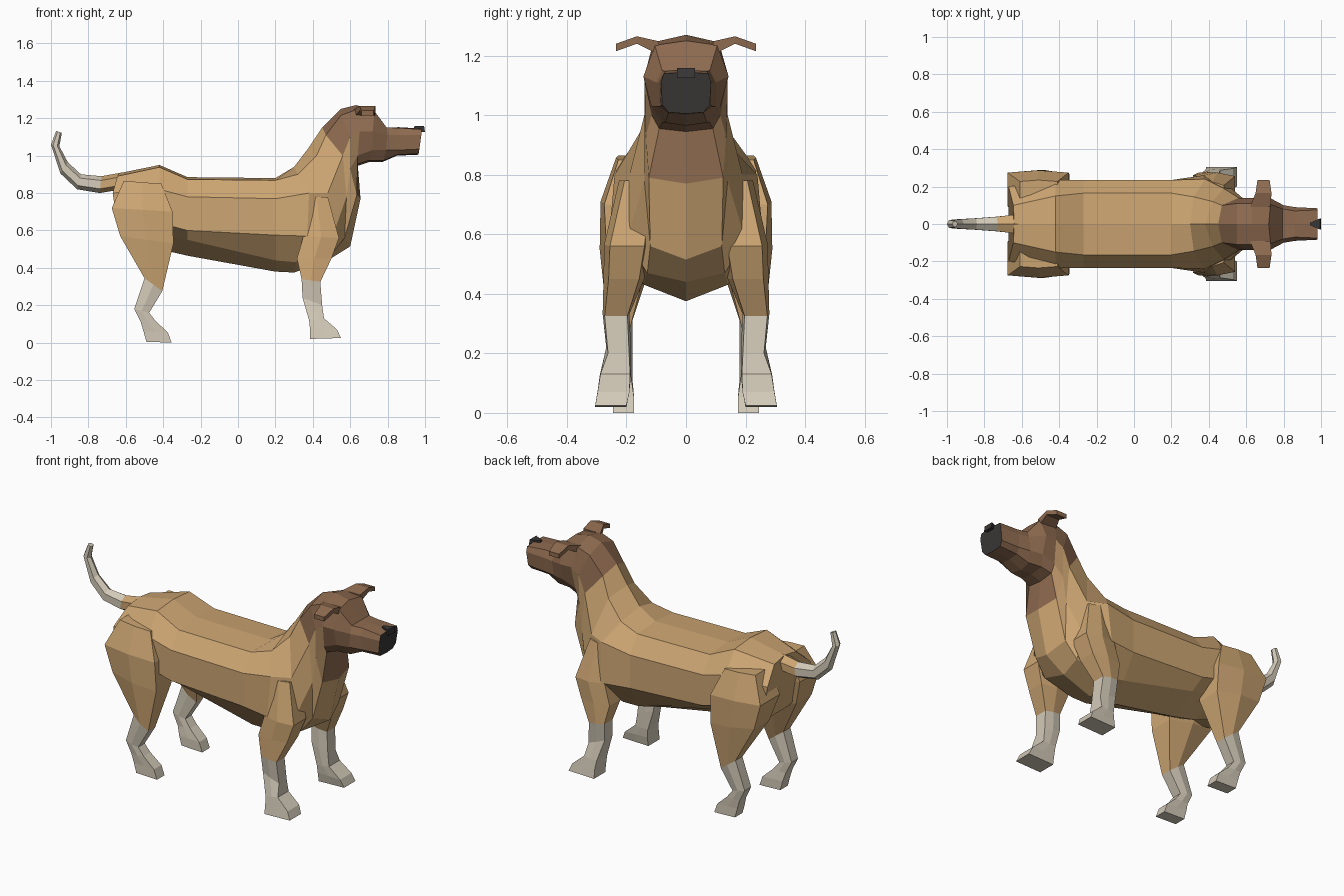
import bpy, bmesh, math
from mathutils import Vector


def material(name, rgb):
    m = bpy.data.materials.new(name)
    m.diffuse_color = (*rgb, 1)
    return m


TAN, CREAM, BROWN, CHEEK, DARK = range(5)
MATS = [material("tan coat", (0.61, 0.38, 0.17)),
        material("cream fur", (0.65, 0.59, 0.48)),
        material("brown mask", (0.27, 0.145, 0.078)),
        material("cheek tan", (0.43, 0.255, 0.12)),
        material("dark muzzle", (0.042, 0.037, 0.037))]


def loft(name, rings, rule, caps=(0, 0), mirror=False):
    """Skin a list of rings; rule(band, side) gives the material index."""
    bm = bmesh.new()
    vs = [[bm.verts.new(p) for p in r] for r in rings]
    n = len(rings[0])
    for i in range(len(vs) - 1):
        for j in range(n):
            k = (j + 1) % n
            f = bm.faces.new((vs[i][j], vs[i][k], vs[i + 1][k], vs[i + 1][j]))
            f.material_index = rule(i, j)
    for ring, mat in ((vs[0][::-1], caps[0]), (vs[-1], caps[1])):
        bm.faces.new(ring).material_index = mat
    bmesh.ops.recalc_face_normals(bm, faces=bm.faces[:])
    me = bpy.data.meshes.new(name)
    bm.to_mesh(me)
    bm.free()
    for m in MATS:
        me.materials.append(m)
    ob = bpy.data.objects.new(name, me)
    bpy.context.collection.objects.link(ob)
    if mirror:
        mod = ob.modifiers.new("Mirror", 'MIRROR')
        mod.use_axis = (False, True, False)
    return ob


def section(top, sides, bottom):
    """Symmetric ten-sided ring: top centre, four side points, bottom centre."""
    return ([(top[0], 0, top[1])] + sides + [(bottom[0], 0, bottom[1])]
            + [(x, -y, z) for x, y, z in reversed(sides)])


def trunk(x, top, edge, high, low, keel, belly):
    return section((x, top), [(x, edge, top - 0.012), (x, 0.235, high),
                              (x, 0.235, low), (x, 0.155, keel)], (x, belly))


# Neck ring shared by body and head
neck = section((0.45, 1.15), [(0.47, 0.10, 1.11), (0.56, 0.14, 1.00),
                              (0.58, 0.14, 0.78), (0.57, 0.12, 0.56)], (0.60, 0.515))

# Torso from rump to chest
body = [
    section((-0.64, 0.905), [(-0.645, 0.10, 0.89), (-0.67, 0.20, 0.80),
                             (-0.65, 0.20, 0.66), (-0.60, 0.10, 0.56)], (-0.58, 0.56)),
    trunk(-0.42, 0.95, 0.15, 0.82, 0.64, 0.58, 0.50),
    trunk(-0.27, 0.885, 0.165, 0.78, 0.60, 0.55, 0.465),
    trunk(0.20, 0.88, 0.165, 0.77, 0.575, 0.44, 0.38),
    section((0.30, 0.94), [(0.32, 0.145, 0.90), (0.38, 0.24, 0.80),
                           (0.37, 0.26, 0.57), (0.31, 0.14, 0.43)], (0.30, 0.375)),
    section((0.38, 1.045), [(0.42, 0.12, 1.00), (0.48, 0.19, 0.80),
                            (0.51, 0.20, 0.58), (0.50, 0.13, 0.47)], (0.48, 0.44)),
    neck]
loft("body", body, lambda i, j: TAN)

# Upper neck, skull and muzzle
head = [
    neck,
    section((0.55, 1.25), [(0.55, 0.11, 1.215), (0.60, 0.14, 1.10),
                           (0.60, 0.135, 0.93), (0.635, 0.125, 0.79)], (0.655, 0.77)),
    section((0.63, 1.27), [(0.63, 0.11, 1.245), (0.65, 0.14, 1.13),
                           (0.64, 0.115, 1.00), (0.64, 0.09, 0.955)], (0.64, 0.945)),
    section((0.72, 1.25), [(0.73, 0.105, 1.235), (0.72, 0.143, 1.13),
                           (0.72, 0.115, 1.03), (0.70, 0.08, 0.975)], (0.70, 0.965)),
    section((0.795, 1.15), [(0.795, 0.08, 1.15), (0.80, 0.10, 1.11),
                            (0.79, 0.10, 1.03), (0.78, 0.07, 0.975)], (0.77, 0.965)),
    section((0.86, 1.152), [(0.86, 0.07, 1.148), (0.86, 0.09, 1.11),
                            (0.86, 0.088, 1.03), (0.85, 0.06, 1.005)], (0.85, 1.00)),
    section((0.98, 1.145), [(0.98, 0.075, 1.14), (0.98, 0.084, 1.11),
                            (0.97, 0.08, 1.035), (0.965, 0.06, 1.01)], (0.965, 1.005))]


def head_rule(band, side):
    k = min(side, 9 - side)
    if band == 0:
        return BROWN if k < 2 else TAN
    if band == 1 and k in (2, 3):
        return CHEEK
    return BROWN


loft("head", head, head_rule, (TAN, DARK))

# Wedge-shaped nose pad
nose = [[(0.94, -0.006, 1.157), (0.94, 0.006, 1.157), (0.94, 0.006, 1.13), (0.94, -0.006, 1.13)],
        [(0.995, -0.03, 1.158), (0.995, 0.03, 1.158), (1.0, 0.03, 1.125), (1.0, -0.03, 1.125)]]
loft("nose", nose, lambda i, j: DARK, (DARK, DARK))

# Folded ears: y, back x, front x, top z, thickness
ear = [[(xb, y, z), (xf, y, z), (xf, y, z - t), (xb, y, z - t)] for y, xb, xf, z, t in (
    (0.09, 0.62, 0.73, 1.248, 0.045),
    (0.165, 0.65, 0.735, 1.265, 0.025),
    (0.235, 0.66, 0.725, 1.24, 0.025))]
loft("ear", ear, lambda i, j: BROWN, (BROWN, BROWN), mirror=True)


def leg(name, rows, cream_from):
    """Rows: back x, back z, front x, front z, inner y, outer y, corner fullness."""
    rings = []
    for xb, zb, xf, zf, yi, yo, t in rows:
        c, h = (yi + yo) / 2, (yo - yi) / 2
        xm, zm = (xb + xf) / 2, (zb + zf) / 2
        rings.append([(xb, c - h * t, zb), (xb, c + h * t, zb), (xm, c + h, zm),
                      (xf, c + h * t, zf), (xf, c - h * t, zf), (xm, c - h, zm)])
    loft(name, rings, lambda i, j: CREAM if i >= cream_from else TAN,
         (TAN, CREAM), mirror=True)


leg("hind_leg", [
    (-0.61, 0.865, -0.41, 0.85, 0.08, 0.235, 0.9),
    (-0.675, 0.72, -0.35, 0.70, 0.08, 0.287, 0.88),
    (-0.63, 0.57, -0.345, 0.53, 0.10, 0.29, 0.75),
    (-0.50, 0.345, -0.405, 0.275, 0.18, 0.265, 0.75),
    (-0.555, 0.18, -0.475, 0.16, 0.18, 0.255, 0.8),
    (-0.52, 0.11, -0.44, 0.115, 0.18, 0.25, 0.9),
    (-0.505, 0.06, -0.375, 0.055, 0.175, 0.245, 1),
    (-0.49, 0.005, -0.355, 0.0, 0.175, 0.245, 1)], 3)

leg("front_leg", [
    (0.36, 0.78, 0.48, 0.78, 0.10, 0.225, 0.7),
    (0.35, 0.57, 0.54, 0.56, 0.12, 0.275, 0.75),
    (0.315, 0.45, 0.50, 0.45, 0.14, 0.277, 0.75),
    (0.34, 0.34, 0.44, 0.325, 0.19, 0.28, 0.85),
    (0.345, 0.24, 0.45, 0.20, 0.185, 0.268, 0.85),
    (0.38, 0.12, 0.46, 0.13, 0.185, 0.29, 0.95),
    (0.385, 0.075, 0.53, 0.07, 0.19, 0.297, 1),
    (0.385, 0.02, 0.55, 0.025, 0.20, 0.305, 1)], 3)

# Upswept tail: upper x, upper z, lower x, lower z, half width
tail = []
for xa, za, xb, zb, w in ((-0.62, 0.91, -0.62, 0.82, 0.06),
                          (-0.73, 0.89, -0.74, 0.80, 0.045),
                          (-0.84, 0.90, -0.86, 0.82, 0.035),
                          (-0.91, 0.965, -0.95, 0.905, 0.03),
                          (-0.955, 1.05, -1.0, 1.06, 0.025),
                          (-0.942, 1.122, -0.972, 1.132, 0.018)):
    a, b = Vector((xa, 0, za)), Vector((xb, 0, zb))
    mid, half = (a + b) / 2, (a - b) / 2
    tail.append([mid + half * math.cos(t) + Vector((0, w * math.sin(t), 0))
                 for t in (math.tau * s / 6 for s in range(6))])
loft("tail", tail, lambda i, j: CREAM if i else TAN, (TAN, CREAM))
